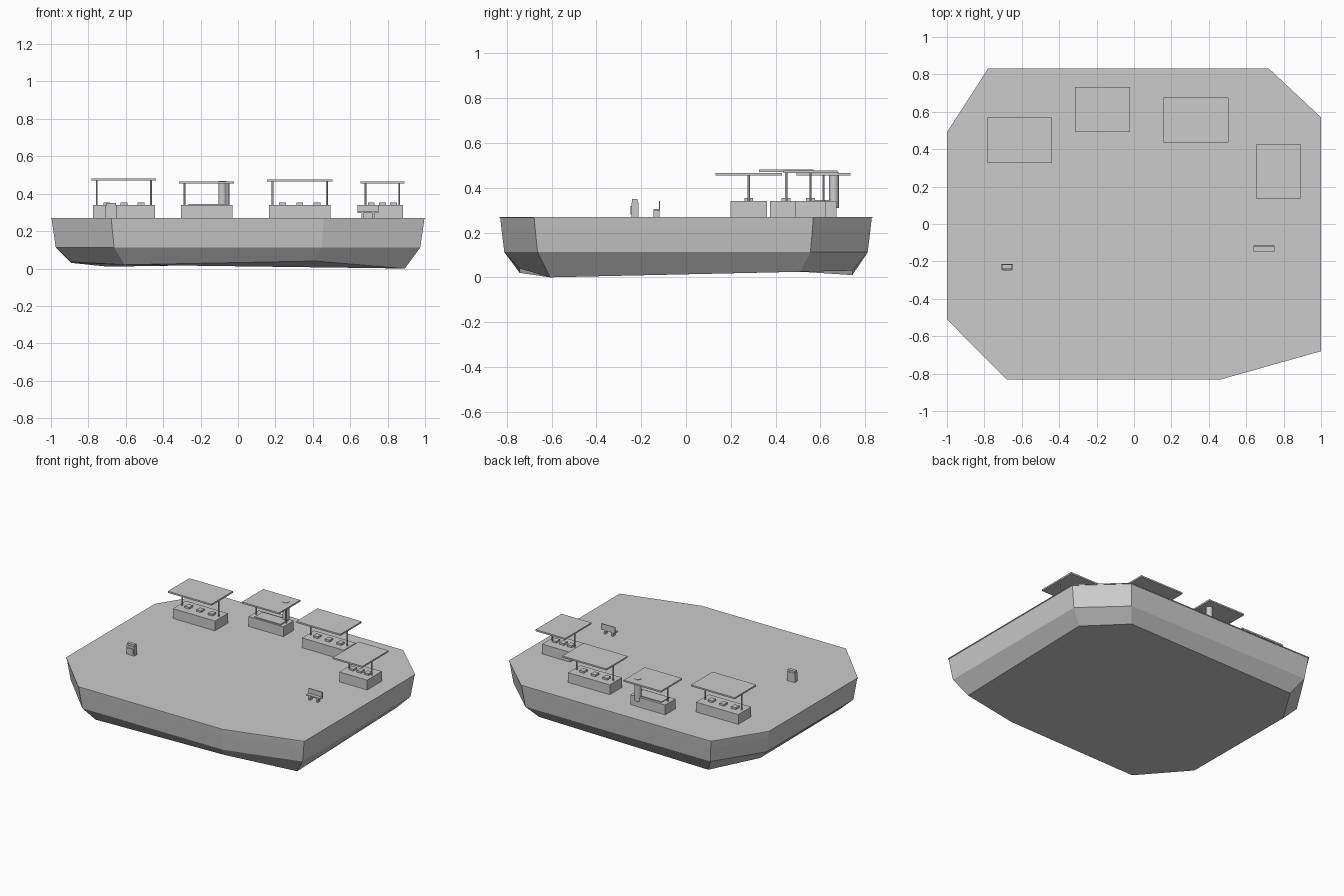
import bpy, bmesh

if "Cube" in bpy.data.objects:
    bpy.data.objects.remove(bpy.data.objects["Cube"])

# Deck outline, anticlockwise, and the uneven underside heights per corner
OUTLINE = [(-0.68, -0.832), (0.46, -0.832), (1, -0.68), (1, 0.57),
           (0.72, 0.832), (-0.78, 0.832), (-1, 0.49), (-1, -0.51)]
BOTTOM_Z = [0.02, 0.04, 0.0, 0.025, 0.03, 0.01, 0.03, 0.035]
DECK = 0.27


def loft(name, rings):
    """Skin a stack of rings, bottom to top, and cap both ends."""
    bm = bmesh.new()
    loops = [[bm.verts.new(p) for p in ring] for ring in rings]
    n = len(loops[0])
    for a, b in zip(loops, loops[1:]):
        for i in range(n):
            j = (i + 1) % n
            bm.faces.new((a[i], a[j], b[j], b[i]))
    bm.faces.new(loops[0][::-1])
    bm.faces.new(loops[-1])
    mesh = bpy.data.meshes.new(name)
    bm.to_mesh(mesh)
    bm.free()
    ob = bpy.data.objects.new(name, mesh)
    bpy.context.collection.objects.link(ob)
    return ob


def ring(scale, z):
    return [(x * scale, y * scale, z) for x, y in OUTLINE]


def box(name, x0, x1, y0, y1, z0, z1):
    return loft(name, [[(x0, y0, z), (x1, y0, z), (x1, y1, z), (x0, y1, z)]
                       for z in (z0, z1)])


def post(name, x, y, r, z0, z1, sides=12):
    bpy.ops.mesh.primitive_cylinder_add(vertices=sides, radius=r, depth=z1 - z0,
                                        location=(x, y, (z0 + z1) / 2))
    ob = bpy.context.object
    ob.name = name
    bpy.ops.object.shade_smooth_by_angle()
    return ob


# Ground block: tapered rock with a thin paved slab on top
bottom = [(x * 0.892, y * 0.892, z) for (x, y), z in zip(OUTLINE, BOTTOM_Z)]
loft("ground_block", [bottom, ring(0.974, 0.112), ring(0.99, 0.218), ring(0.996, 0.264)])
loft("paved_slab", [ring(1, 0.264), ring(1, DECK)])


# Market stalls: counter, two posts, flat canopy and optional goods
def stall(name, cx, cy, counter, canopy, post_half, roof_z, goods_step):
    (cw, cd), (rw, rd) = counter, canopy
    top = 0.34
    box(name + "_counter", cx - cw / 2, cx + cw / 2, cy - cd / 2, cy + cd / 2, DECK, top)
    for s, side in ((-1, "left"), (1, "right")):
        post(f"{name}_{side}_post", cx + s * post_half, cy, 0.005, DECK, roof_z)
    box(name + "_canopy", cx - rw / 2, cx + rw / 2, cy - rd / 2, cy + rd / 2,
        roof_z, roof_z + 0.011)
    if goods_step:
        for i in (-1, 0, 1):
            x = cx + i * goods_step
            box(f"{name}_goods_{i + 2}", x - 0.018, x + 0.018,
                cy - 0.02, cy + 0.02, top, top + 0.013)


stall("left_stall", -0.61, 0.447, (0.333, 0.145), (0.345, 0.243), 0.145, 0.47, 0.092)
stall("grill_stall", -0.168, 0.613, (0.275, 0.115), (0.293, 0.24), 0.118, 0.455, 0)
stall("middle_stall", 0.33, 0.555, (0.33, 0.138), (0.348, 0.24), 0.145, 0.465, 0.092)
stall("right_stall", 0.772, 0.28, (0.22, 0.165), (0.235, 0.295), 0.09, 0.455, 0.06)

# Grill plate and chimney
box("grill_plate", -0.265, -0.06, 0.567, 0.655, 0.338, 0.346)
post("grill_chimney", -0.083, 0.66, 0.022, 0.31, 0.468, 16)

# Litter bin: body, front panel and lid
box("bin_body", -0.71, -0.648, -0.243, -0.213, DECK, 0.335)
box("bin_panel", -0.702, -0.656, -0.248, -0.243, 0.28, 0.318)
box("bin_lid", -0.707, -0.651, -0.24, -0.216, 0.335, 0.349)

# Bench: seat, backrest and two legs
box("bench_seat", 0.64, 0.75, -0.146, -0.115, 0.297, 0.305)
box("bench_back", 0.64, 0.75, -0.121, -0.115, 0.305, 0.34)
for x, side in ((0.665, "left"), (0.725, "right")):
    box(f"bench_{side}_leg", x - 0.006, x + 0.006, -0.144, -0.118, DECK, 0.297)
